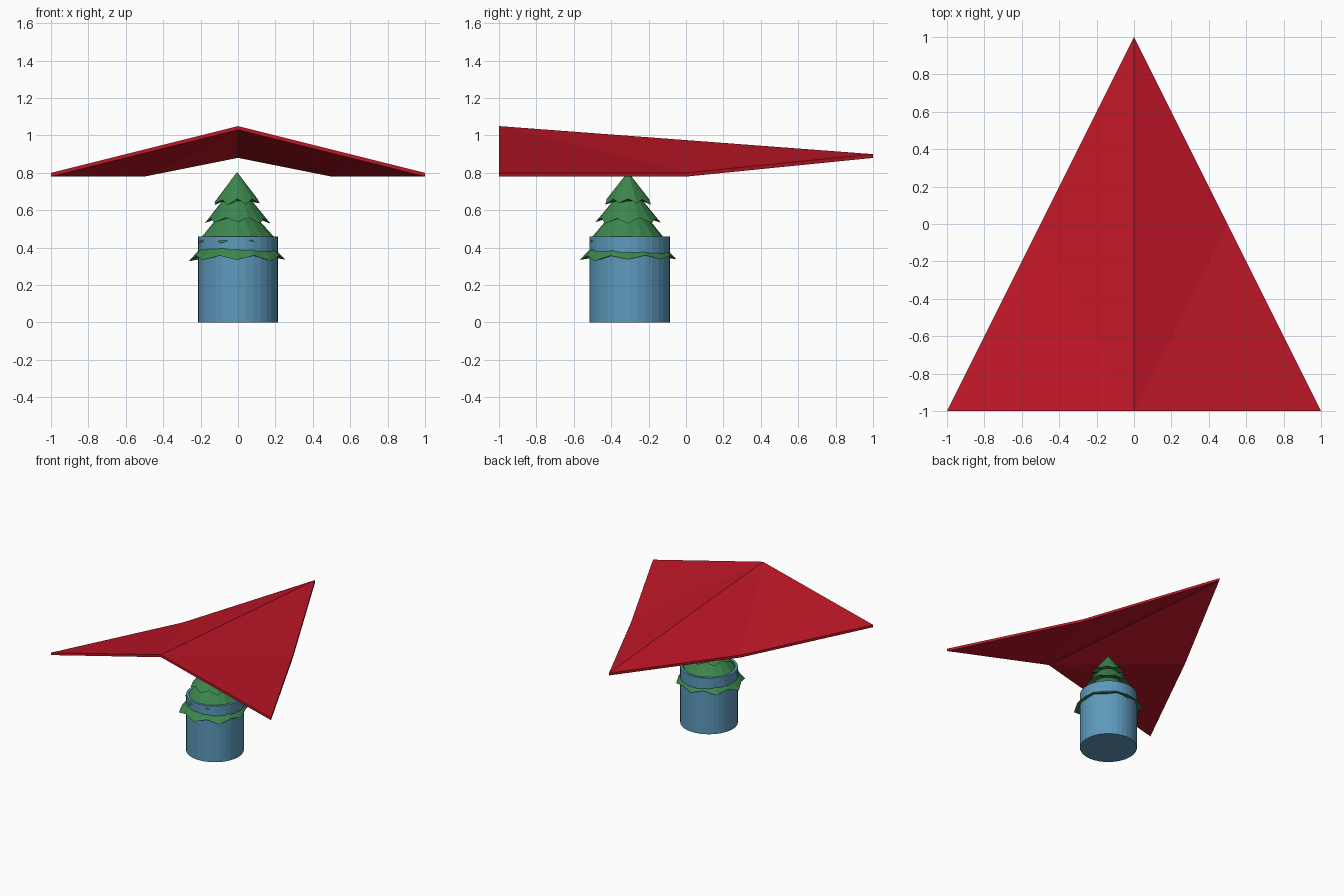
import bpy, bmesh, math, random

if "Cube" in bpy.data.objects:
    bpy.data.objects.remove(bpy.data.objects["Cube"])

random.seed(4)


def material(name, rgb):
    m = bpy.data.materials.new(name)
    m.diffuse_color = (*rgb, 1)
    m.use_nodes = True
    m.node_tree.nodes["Principled BSDF"].inputs["Base Color"].default_value = m.diffuse_color
    return m


def add_object(name, bm, mat):
    bmesh.ops.recalc_face_normals(bm, faces=bm.faces)
    me = bpy.data.meshes.new(name)
    bm.to_mesh(me)
    bm.free()
    ob = bpy.data.objects.new(name, me)
    ob.data.materials.append(mat)
    bpy.context.collection.objects.link(ob)
    return ob


def lathe(name, rings, sides, centre, mat, jag=()):
    """Skin a list of (radius, z) rings; rings listed in jag get a wavy edge.
    A zero radius makes a point."""
    bm = bmesh.new()
    loops = []
    for k, (r, z) in enumerate(rings):
        if r == 0:
            loops.append([bm.verts.new((*centre, z))] * sides)
            continue
        loop = []
        for i in range(sides):
            a = 2 * math.pi * i / sides
            rr, zz = r, z
            if k in jag:
                out = 1 if (i + k // 2) % 2 else -1
                rr += 0.010 * out + random.uniform(-0.004, 0.004)
                zz -= 0.012 * out + random.uniform(-0.006, 0.006)
            loop.append(bm.verts.new((centre[0] + rr * math.cos(a),
                                      centre[1] + rr * math.sin(a), zz)))
        loops.append(loop)
    for lo, hi in zip(loops, loops[1:]):
        for i in range(sides):
            j = (i + 1) % sides
            corners = list(dict.fromkeys((lo[i], lo[j], hi[j], hi[i])))
            bm.faces.new(corners)
    return add_object(name, bm, mat)


red = material("red", (0.52, 0.008, 0.02))
green = material("green", (0.045, 0.24, 0.075))
blue = material("blue", (0.11, 0.32, 0.50))

# Folded glider wing: half outline mirrored across the ridge, 0.02 thick
outline = [(0, -1, 1.05), (1, -1, 0.80), (0.5, 0, 0.80), (0, 1, 0.90)]
bm = bmesh.new()
top, low = {}, {}
for side in (1, -1):
    for x, y, z in outline:
        key = (x * side, y)
        if key not in top:
            top[key] = bm.verts.new((x * side, y, z))
            low[key] = bm.verts.new((x * side, y, z - 0.02))
    keys = [(x * side, y) for x, y, z in outline]
    for layer in (top, low):
        a, b, c, d = (layer[k] for k in keys)
        bm.faces.new((a, b, c))
        bm.faces.new((a, c, d))
    for p, q in zip(keys, keys[1:]):
        bm.faces.new((top[p], top[q], low[q], low[p]))
add_object("folded_wing", bm, red)

# Open pot with a thin wall
lathe("pot", [(0, 0), (0.215, 0), (0.215, 0.46), (0.195, 0.46), (0.195, 0.03), (0, 0.03)],
      32, (0, -0.30), blue)

# Tiered fir tree, its lowest boughs poking out through the pot wall
lathe("tree", [(0, 0.805), (0.12, 0.645),
               (0.08, 0.65), (0.165, 0.545),
               (0.105, 0.56), (0.205, 0.44),
               (0.14, 0.46), (0.25, 0.345),
               (0.05, 0.37), (0.05, 0.03), (0, 0.03)],
      16, (-0.005, -0.31), green, jag=(1, 3, 5, 7))
